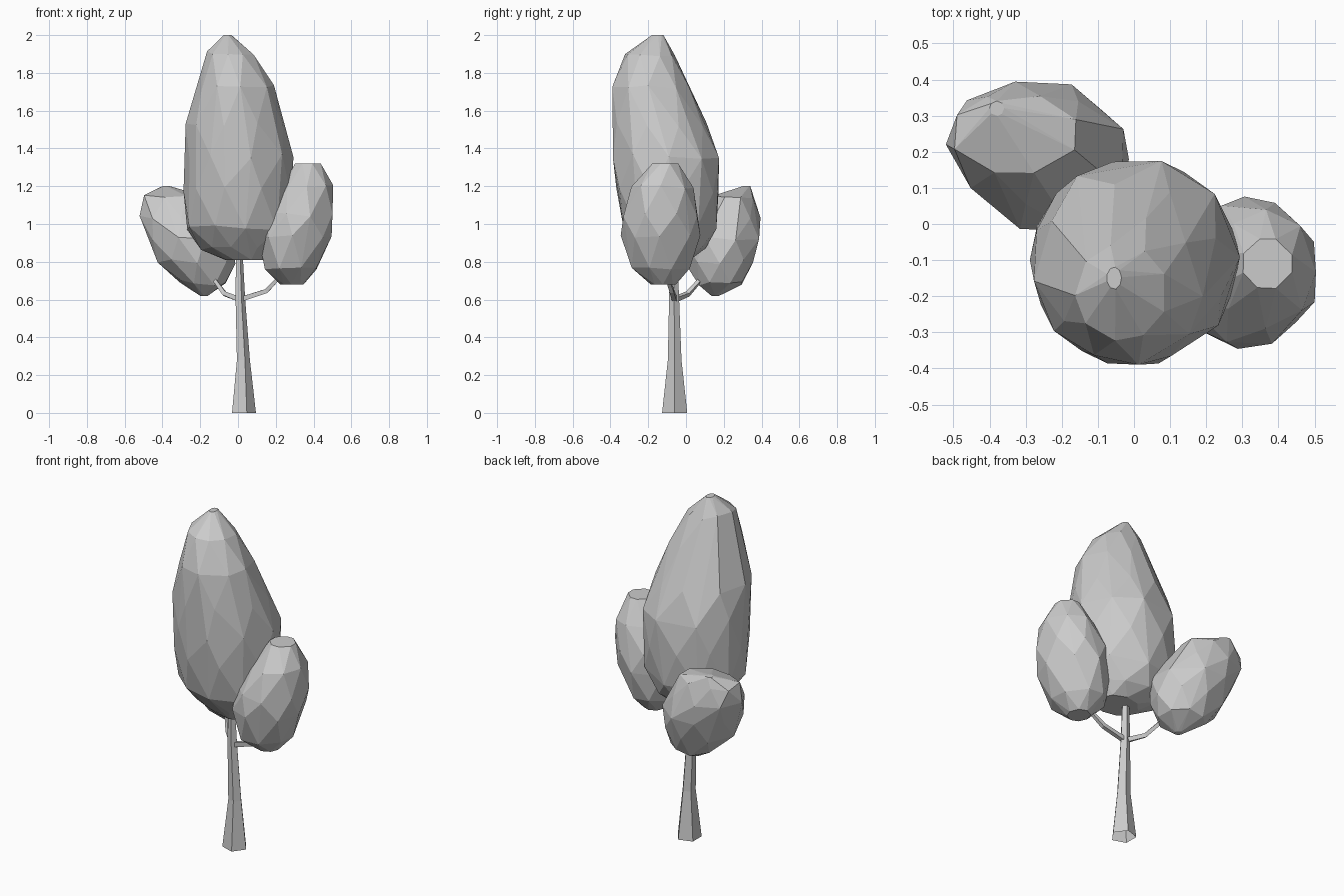
import bpy, bmesh, math, random
from mathutils import Vector

random.seed(5)

cube = bpy.data.objects.get("Cube")
if cube:
    bpy.data.objects.remove(cube, do_unlink=True)

# One plain grey for the whole tree
grey = bpy.data.materials.new("plain grey")
grey.use_nodes = True
colour = (0.6, 0.6, 0.6, 1)
grey.diffuse_color = colour
grey.node_tree.nodes["Principled BSDF"].inputs["Base Color"].default_value = colour


def finish(name, bm):
    bmesh.ops.recalc_face_normals(bm, faces=bm.faces[:])
    mesh = bpy.data.meshes.new(name)
    bm.to_mesh(mesh)
    bm.free()
    mesh.materials.append(grey)
    obj = bpy.data.objects.new(name, mesh)
    bpy.context.collection.objects.link(obj)
    return obj


def foliage(name, sections, sides):
    """Faceted clump: hull around staggered rings (z, cx, cy, rx, ry)."""
    bm = bmesh.new()
    for i, (z, cx, cy, rx, ry) in enumerate(sections):
        end = i in (0, len(sections) - 1)
        for k in range(sides):
            a = math.tau * (k + 0.5 * (i % 2) + random.uniform(-0.12, 0.12)) / sides
            dz = 0 if end else random.uniform(-0.015, 0.015)
            bm.verts.new((cx + rx * 1.03 * math.cos(a), cy + ry * 1.03 * math.sin(a), z + dz))
    bmesh.ops.convex_hull(bm, input=bm.verts[:])
    loose = [v for v in bm.verts if not v.link_faces]
    bmesh.ops.delete(bm, geom=loose, context='VERTS')
    bmesh.ops.dissolve_limit(bm, angle_limit=math.radians(4),
                             verts=bm.verts[:], edges=bm.edges[:])
    return finish(name, bm)


def limb(name, path, sides):
    """Tapered open-ended tube through (x, y, z, radius) points."""
    bm = bmesh.new()
    pts = [Vector(p[:3]) for p in path]
    rings = []
    for i, p in enumerate(pts):
        d = pts[min(i + 1, len(pts) - 1)] - pts[max(i - 1, 0)]
        side = d.cross(Vector((0, 1, 0))).normalized()
        other = side.cross(d).normalized()
        rings.append([bm.verts.new(p + path[i][3] * (side * math.cos(a) + other * math.sin(a)))
                      for a in (math.tau * (k + 0.5) / sides for k in range(sides))])
    for lo, hi in zip(rings, rings[1:]):
        for k in range(sides):
            n = (k + 1) % sides
            bm.faces.new((lo[k], lo[n], hi[n], hi[k]))
    # Keep the foot of upright limbs flat on the ground
    for v in bm.verts:
        if v.co.z < 0.03:
            v.co.z = 0
    return finish(name, bm)


# Trunk and the two side branches
limb("trunk", [(0.025, -0.06, 0, 0.07), (0.025, -0.06, 0.28, 0.038),
               (0.01, -0.063, 0.6, 0.028), (0.005, -0.065, 0.84, 0.02)], 5)
limb("right_branch", [(0.01, -0.06, 0.6, 0.018), (-0.07, 0.01, 0.63, 0.016),
                      (-0.13, 0.08, 0.71, 0.013)], 4)
limb("left_branch", [(0.01, -0.06, 0.6, 0.018), (0.15, -0.075, 0.645, 0.016),
                     (0.22, -0.1, 0.72, 0.013)], 4)

# Tall main crown, leaning towards the front
foliage("main_crown", [
    (0.81, 0.05, -0.08, 0.12, 0.1),
    (0.87, 0.01, -0.07, 0.2, 0.17),
    (0.98, 0.0, -0.085, 0.275, 0.24),
    (1.18, 0.0, -0.1, 0.28, 0.27),
    (1.36, 0.005, -0.105, 0.28, 0.28),
    (1.53, -0.015, -0.14, 0.255, 0.245),
    (1.72, -0.01, -0.185, 0.195, 0.2),
    (1.90, -0.035, -0.19, 0.125, 0.13),
    (2.00, -0.055, -0.15, 0.02, 0.03)], 9)

# Smaller clumps on either side
foliage("left_clump", [
    (0.68, 0.285, -0.12, 0.06, 0.065),
    (0.76, 0.28, -0.135, 0.14, 0.16),
    (0.93, 0.30, -0.135, 0.19, 0.205),
    (1.05, 0.325, -0.135, 0.185, 0.2),
    (1.20, 0.365, -0.125, 0.135, 0.16),
    (1.32, 0.37, -0.11, 0.07, 0.07)], 8)
foliage("right_clump", [
    (0.62, -0.18, 0.155, 0.02, 0.02),
    (0.69, -0.185, 0.18, 0.13, 0.12),
    (0.80, -0.22, 0.175, 0.2, 0.175),
    (0.92, -0.24, 0.185, 0.22, 0.205),
    (1.04, -0.31, 0.225, 0.205, 0.165),
    (1.14, -0.33, 0.25, 0.175, 0.11),
    (1.20, -0.38, 0.32, 0.02, 0.02)], 8)
